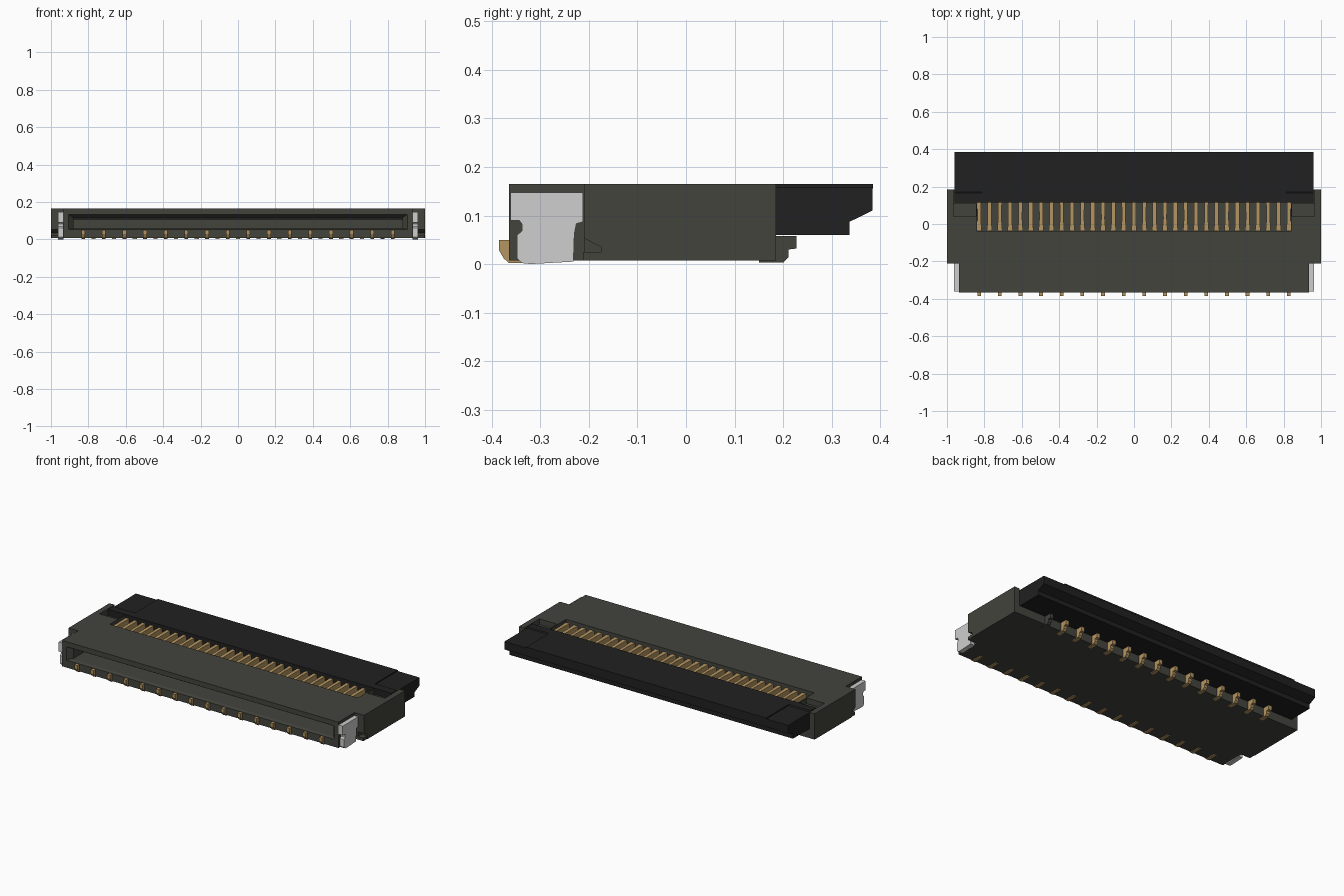
import bpy, bmesh

if "Cube" in bpy.data.objects:
    bpy.data.objects.remove(bpy.data.objects["Cube"])


def material(name, r, g, b):
    m = bpy.data.materials.new(name)
    m.diffuse_color = (r, g, b, 1)
    m.use_nodes = True
    m.node_tree.nodes["Principled BSDF"].inputs["Base Color"].default_value = m.diffuse_color
    return m


GREY = material("housing grey", 0.056, 0.057, 0.047)
BLACK = material("actuator black", 0.015, 0.015, 0.015)
GOLD = material("contact gold", 0.46, 0.30, 0.12)
METAL = material("clip metal", 0.62, 0.62, 0.62)


def finish(bm, name, mat):
    bmesh.ops.recalc_face_normals(bm, faces=bm.faces)
    me = bpy.data.meshes.new(name)
    bm.to_mesh(me)
    bm.free()
    if mat:
        me.materials.append(mat)
    ob = bpy.data.objects.new(name, me)
    bpy.context.collection.objects.link(ob)
    return ob


def loft(bm, a, b):
    """Solid between two matching loops of points."""
    va = [bm.verts.new(p) for p in a]
    vb = [bm.verts.new(p) for p in b]
    n = len(a)
    bm.faces.new(va)
    bm.faces.new(vb[::-1])
    for i in range(n):
        j = (i + 1) % n
        bm.faces.new((va[j], va[i], vb[i], vb[j]))


def side_prism(bm, prof, x0, x1):
    """Extrude a (y, z) profile along x."""
    loft(bm, [(x0, y, z) for y, z in prof], [(x1, y, z) for y, z in prof])


def rect(y0, y1, z0, z1):
    return [(y0, z0), (y1, z0), (y1, z1), (y0, z1)]


def part(name, mat, prof, spans):
    bm = bmesh.new()
    for x0, x1 in spans:
        side_prism(bm, prof, x0, x1)
    return finish(bm, name, mat)


def cut(target, cutter):
    cutter.hide_render = True
    mod = target.modifiers.new("cut", 'BOOLEAN')
    mod.operation = 'DIFFERENCE'
    mod.solver = 'EXACT'
    mod.object = cutter
    bpy.context.view_layer.objects.active = target
    bpy.ops.object.modifier_apply(modifier=mod.name)
    bpy.data.objects.remove(cutter)


# Housing: stepped outline extruded upward
half = [(0.935, -0.365), (0.935, -0.21), (1.0, -0.21), (1.0, 0.185)]
outline = half + [(-x, y) for x, y in reversed(half)]
bm = bmesh.new()
loft(bm, [(x, y, 0.007) for x, y in outline], [(x, y, 0.165) for x, y in outline])
housing = finish(bm, "housing", GREY)

# Cable slot and its flared mouth
cut(housing, part("slot_cutter", None, rect(-0.45, -0.07, 0.058, 0.118), [(-0.88, 0.88)]))


def slot_loop(w, y, z0, z1):
    return [(-w, y, z0), (w, y, z0), (w, y, z1), (-w, y, z1)]


bm = bmesh.new()
loft(bm, slot_loop(0.925, -0.385, 0.047, 0.146), slot_loop(0.875, -0.33, 0.062, 0.114))
cut(housing, finish(bm, "mouth_cutter", None))

# Contact window, corner ledges and rear actuator bay
cut(housing, part("window_cutter", None, rect(-0.04, 0.13, 0.06, 0.3), [(-0.84, 0.84)]))
cut(housing, part("ledge_cutter", None, rect(0.04, 0.3, 0.13, 0.3),
                  [(-0.965, -0.845), (0.845, 0.965)]))
cut(housing, part("bay_cutter", None, rect(0.11, 0.3, 0.058, 0.3), [(-0.965, 0.965)]))

# Clip relief notches low on the side cheeks
notch = [(-0.25, -0.05), (-0.175, -0.05), (-0.175, 0.035), (-0.21, 0.053), (-0.25, 0.053)]
cut(housing, part("notch_cutter", None, notch, [(-1.1, -0.96), (0.96, 1.1)]))
part("notch_rib", GREY, rect(-0.212, -0.175, 0.007, 0.025), [(-0.997, -0.955), (0.955, 0.997)])

# Flip actuator with a slightly raised centre panel, and its inner bar
lever = [(0.115, 0.06), (0.337, 0.06), (0.337, 0.087), (0.384, 0.11), (0.384, 0.159),
         (0.17, 0.159), (0.165, 0.165), (0.115, 0.165)]
part("actuator", BLACK, lever, [(-0.96, 0.96)])
part("actuator_panel", BLACK, rect(0.165, 0.385, 0.156, 0.165), [(-0.812, 0.812)])
part("actuator_bar", BLACK, rect(-0.078, -0.065, 0.104, 0.12), [(-0.88, 0.88)])

# Contact beams in the window, alternate ones flared at the root
PITCH = 0.0552
bm = bmesh.new()
for i in range(31):
    x = (i - 15) * PITCH
    w = 0.011
    root = 0.015 if i % 2 else 0.011
    y0, z0 = -0.038, 0.055
    a = [(x - root, y0), (x + root, y0), (x + w, 0.0), (x + w, 0.125), (x - w, 0.125), (x - w, 0.0)]
    if i % 2 == 0:
        a = [(x - 0.014, y0), (x + 0.014, y0), (x + 0.009, 0.03),
             (x + 0.011, 0.125), (x - 0.011, 0.125), (x - 0.009, 0.03)]
    loft(bm, [(p, q, z0) for p, q in a], [(p, q, 0.146) for p, q in a])
finish(bm, "contact_beams", GOLD)

# Front solder tails
front_tail = [(-0.30, 0.002), (-0.365, 0.002), (-0.376, 0.012), (-0.385, 0.028),
              (-0.385, 0.05), (-0.355, 0.05), (-0.355, 0.012), (-0.30, 0.012)]
part("front_tails", GOLD, front_tail,
     [((i - 15) * PITCH - 0.01, (i - 15) * PITCH + 0.01) for i in range(0, 31, 2)])

# Rear solder tails, the end one plain dark
rear_tail = [(0.15, 0.003), (0.2, 0.003), (0.211, 0.014), (0.211, 0.03),
             (0.228, 0.032), (0.228, 0.058), (0.18, 0.058), (0.18, 0.012), (0.15, 0.012)]
spans = [((i - 15) * PITCH - 0.011, (i - 15) * PITCH + 0.011) for i in range(1, 31, 2)]
part("rear_tails", GOLD, rear_tail, spans[:-1])
part("end_rear_tail", GREY, rear_tail, spans[-1:])

# Side hold-down clips
clip = [(-0.32, 0.0), (-0.232, 0.005), (-0.23, 0.063), (-0.226, 0.083), (-0.212, 0.087),
        (-0.212, 0.147), (-0.362, 0.147), (-0.362, 0.09), (-0.344, 0.09), (-0.338, 0.082),
        (-0.338, 0.068), (-0.348, 0.06), (-0.348, 0.012), (-0.338, 0.002)]
part("side_clips", METAL, clip, [(-0.962, -0.933), (0.933, 0.962)])
